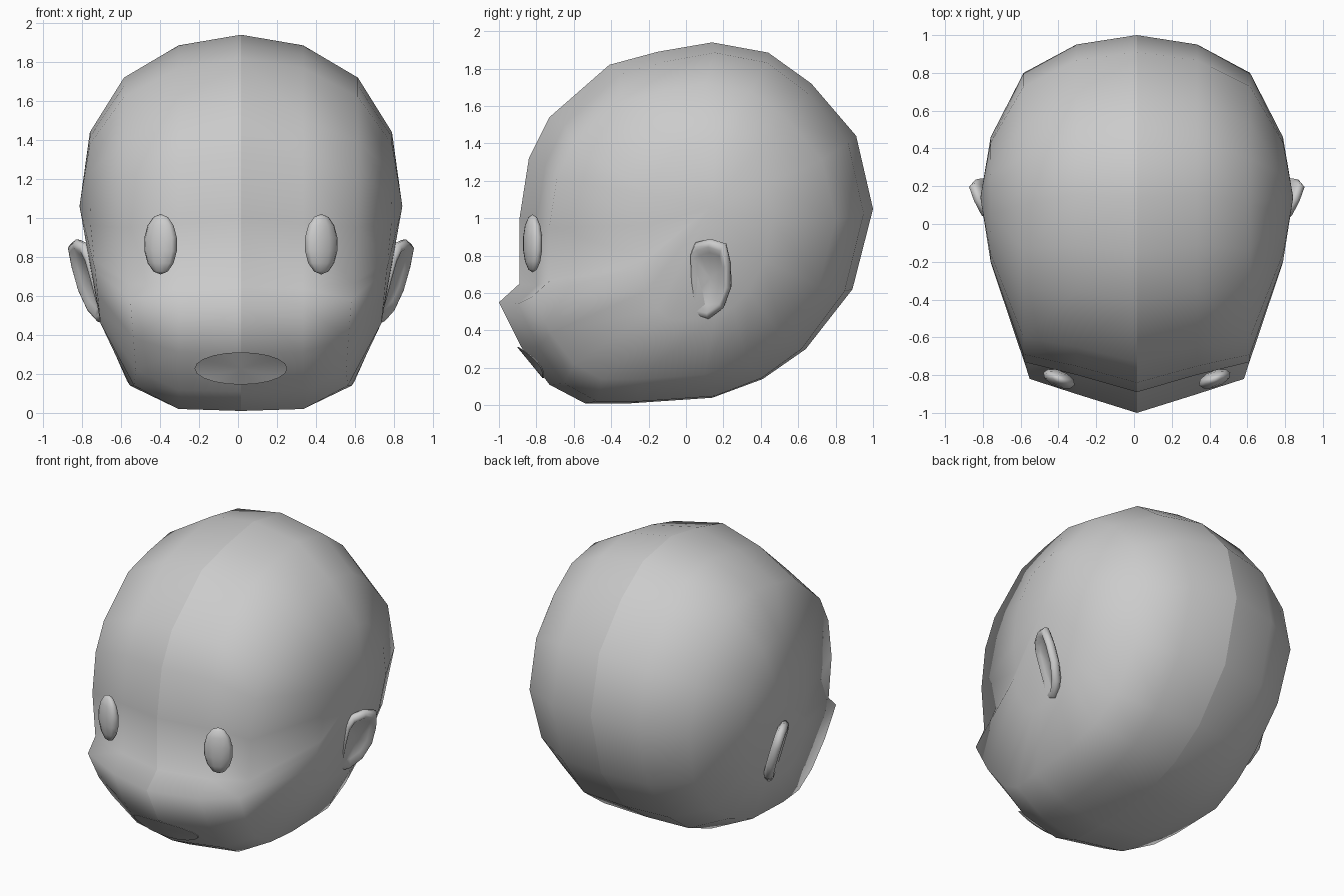
import bpy
import math
from mathutils import Vector

if "Cube" in bpy.data.objects:
    bpy.data.objects.remove(bpy.data.objects["Cube"])

MID = 0.015  # the head's plane of symmetry

grey = bpy.data.materials.new("plain grey")
grey.use_nodes = True
tone = (0.6, 0.6, 0.6, 1)
grey.diffuse_color = tone
grey.node_tree.nodes["Principled BSDF"].inputs["Base Color"].default_value = tone


def build(name, verts, faces, mirror=False):
    mesh = bpy.data.meshes.new(name)
    mesh.from_pydata(verts, [], faces)
    mesh.materials.append(grey)
    for poly in mesh.polygons:
        poly.use_smooth = True
    obj = bpy.data.objects.new(name, mesh)
    obj.location.x = MID
    bpy.context.collection.objects.link(obj)
    if mirror:
        mod = obj.modifiers.new("mirror", "MIRROR")
        mod.use_mirror_merge = False
    return obj


def bridge(rings, count):
    return [(r * count + i, r * count + (i + 1) % count,
             (r + 1) * count + (i + 1) % count, (r + 1) * count + i)
            for r in range(rings - 1) for i in range(count)]


def fan(start, count, tip):
    return [(start + i, start + (i + 1) % count, tip) for i in range(count)]


def remap(v, low, high, new_low, new_high):
    return new_low + (v - low) / (high - low) * (new_high - new_low)


# Head: centre profile (y, z), repeated in shrinking slices out to the side
profile = [(0.14, 1.94), (-0.15, 1.89), (-0.41, 1.82), (-0.73, 1.54),
           (-0.84, 1.32), (-0.89, 1.0), (-0.89, 0.65), (-1, 0.55),
           (-0.88, 0.31), (-0.73, 0.11), (-0.54, 0.01), (-0.3, 0.01),
           (0.14, 0.04), (0.41, 0.14), (0.64, 0.3), (0.89, 0.62),
           (1, 1.05), (0.91, 1.44), (0.67, 1.72), (0.44, 1.885)]
# x, front, back, bottom, top of each slice
slices = [(0, -1, 1, 0.01, 1.94), (0.32, -0.9, 0.95, 0.02, 1.885),
          (0.6, -0.82, 0.8, 0.14, 1.72), (0.775, -0.25, 0.46, 0.46, 1.44)]
verts = []
for x, front, back, bottom, top in slices:
    for y, z in profile:
        py = remap(y, -1, 1, front, back)
        pz = remap(z, 0.01, 1.94, bottom, top)
        jaw = 1 - 0.13 * max(0, 1 - pz) if x > 0.5 else 1
        if x == 0.6:  # sides swell behind the face
            jaw += 0.12 * max(0, 1 - abs(py) / 0.6) * max(0, 1 - pz)
        verts.append((x * jaw, py, pz))
verts.append((0.828, 0.14, 1.06))
n = len(profile)
faces = bridge(len(slices), n) + fan((len(slices) - 1) * n, n, len(verts) - 1)
build("head", verts, faces, mirror=True)

# Ears: slanted rounded plates with a dished inside
outline = [(0.025, 0.81), (0.05, 0.87), (0.13, 0.89), (0.21, 0.865),
           (0.235, 0.76), (0.24, 0.63), (0.2, 0.52), (0.12, 0.46),
           (0.035, 0.475), (0.04, 0.57), (0.03, 0.68)]
n = len(outline)
normal = Vector((1, -0.45, -0.3)).normalized()
centre = Vector((0.13, 0.68))


def ear_point(y, z, lift):
    return Vector((0.785 + 0.45 * (y - 0.12) + 0.3 * (z - 0.7), y, z)) + normal * lift


rings = [(0.8, -0.035), (0.96, -0.022), (1, 0), (0.93, 0.022), (0.82, 0.027), (0.65, 0.005)]
verts = []
for scale, lift in rings:
    for point in outline:
        p = centre + (Vector(point) - centre) * scale
        verts.append(ear_point(p.x, p.y, lift))
last = len(rings) - 1
verts += [ear_point(*centre, -0.035), ear_point(*centre, 0)]
faces = bridge(len(rings), n) + fan(last * n, n, len(verts) - 1)
faces += [f[::-1] for f in fan(0, n, len(verts) - 2)]
build("ears", verts, faces, mirror=True)

# Eyes: tall low-poly ovals turned to follow the face
sides, rows = 10, 7
turn = math.radians(22)
verts = []
for r in range(1, rows):
    lat = math.pi * r / rows
    for i in range(sides):
        a = math.tau * i / sides
        u, v = 0.092 * math.sin(lat) * math.cos(a), 0.045 * math.sin(lat) * math.sin(a)
        verts.append((0.412 + u * math.cos(turn) - v * math.sin(turn),
                      -0.82 + u * math.sin(turn) + v * math.cos(turn),
                      0.865 - 0.155 * math.cos(lat)))
verts += [(0.412, -0.82, 0.71), (0.412, -0.82, 1.02)]
faces = bridge(rows - 1, sides) + fan((rows - 2) * sides, sides, len(verts) - 1)
faces += [f[::-1] for f in fan(0, sides, len(verts) - 2)]
build("eyes", verts, faces, mirror=True)

# Mouth: thin oval plate tilted along the chin
sides = 20
verts = []
for depth in (0, 0.008):
    for i in range(sides):
        a = math.tau * i / sides
        t = math.sin(a)
        verts.append((0.238 * math.cos(a),
                      -0.835 - 0.068 * t + 0.04 * math.cos(a) ** 2 + depth,
                      0.228 + 0.083 * t))
verts += [(0, -0.835, 0.228), (0, -0.827, 0.228)]
faces = bridge(2, sides) + fan(sides, sides, len(verts) - 1)
faces += [f[::-1] for f in fan(0, sides, len(verts) - 2)]
mouth = build("mouth", verts, faces)

# Make every surface face outwards
for name in ("head", "ears", "eyes", "mouth"):
    obj = bpy.data.objects[name]
    bpy.context.view_layer.objects.active = obj
    obj.select_set(True)
    bpy.ops.object.mode_set(mode="EDIT")
    bpy.ops.mesh.select_all(action="SELECT")
    bpy.ops.mesh.normals_make_consistent(inside=False)
    bpy.ops.object.mode_set(mode="OBJECT")
    obj.select_set(False)
mouth.select_set(True)
bpy.context.view_layer.objects.active = mouth
bpy.ops.object.shade_smooth_by_angle(angle=math.radians(40))
